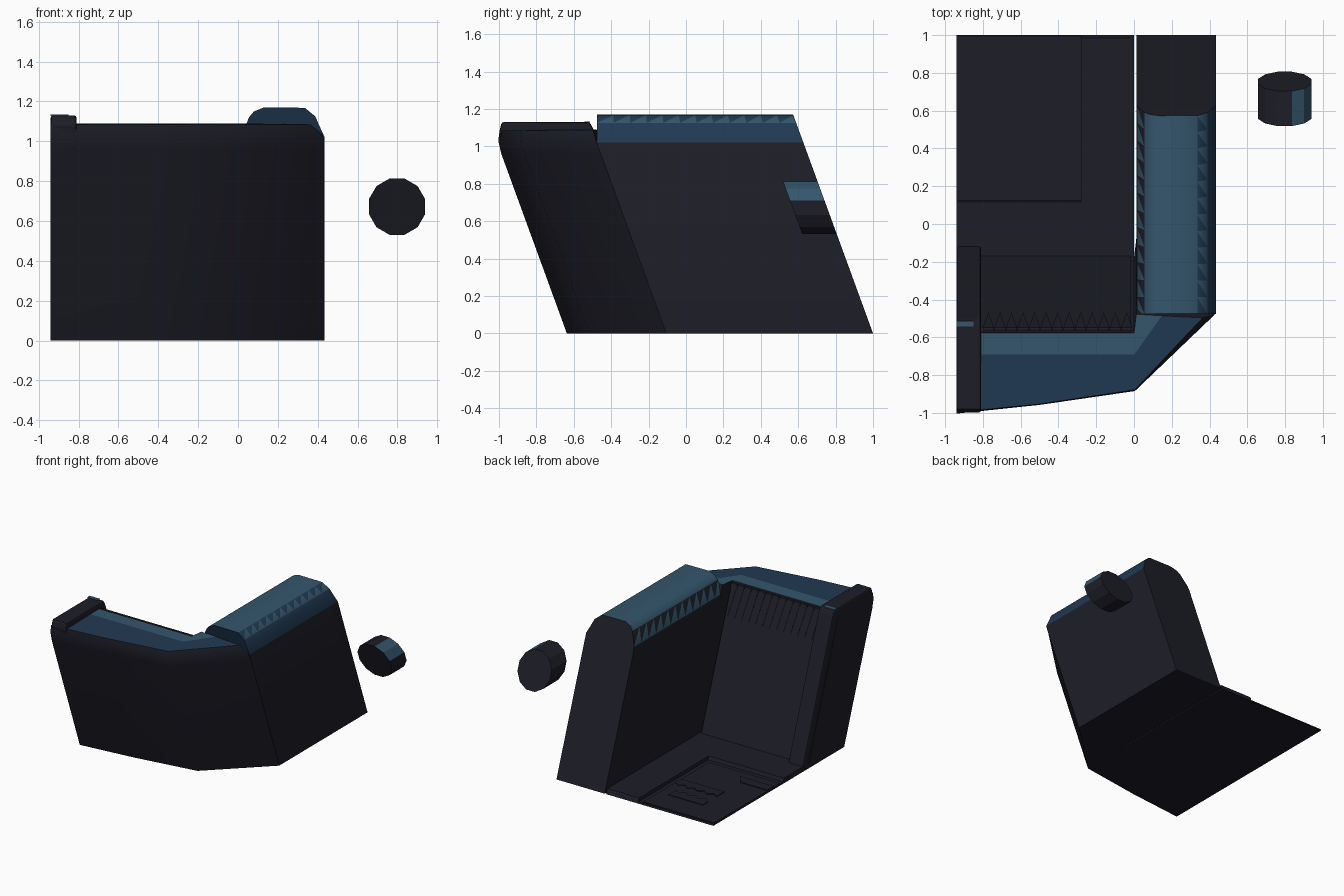
import bpy, bmesh, math

if "Cube" in bpy.data.objects:
    bpy.data.objects.remove(bpy.data.objects["Cube"])

SHEAR = 0.365  # everything upright leans towards the front


def material(name, rgb):
    m = bpy.data.materials.new(name)
    m.diffuse_color = (*rgb, 1)
    m.use_nodes = True
    m.node_tree.nodes["Principled BSDF"].inputs["Base Color"].default_value = m.diffuse_color
    return m


MATS = [material("charcoal", (0.0125, 0.0125, 0.021)),
        material("deep_blue", (0.0145, 0.041, 0.086)),
        material("steel_blue", (0.034, 0.093, 0.15))]
DARK, DEEP, LIGHT = 0, 1, 2


def lean(x, y, z):
    return (x, y - SHEAR * z, z)


def make(name, verts, faces, colours=None, smooth=None):
    me = bpy.data.meshes.new(name)
    me.from_pydata(verts, [], faces)
    for m in MATS:
        me.materials.append(m)
    for p in me.polygons:
        p.material_index = colours[p.index] if colours else DARK
    bm = bmesh.new()
    bm.from_mesh(me)
    bmesh.ops.recalc_face_normals(bm, faces=bm.faces)
    bm.to_mesh(me)
    bm.free()
    ob = bpy.data.objects.new(name, me)
    bpy.context.collection.objects.link(ob)
    if smooth:
        bpy.ops.object.select_all(action='DESELECT')
        ob.select_set(True)
        bpy.context.view_layer.objects.active = ob
        bpy.ops.object.shade_smooth_by_angle(angle=math.radians(smooth))
    return ob


def loft(name, rings, band, caps=(DARK, DARK), smooth=None, saw=None):
    """Join equal closed rings; band = colour per profile edge;
    saw = {edge: (colour, colour)} splits that edge's quads into teeth."""
    n, saw = len(rings[0]), saw or {}
    verts = [v for r in rings for v in r]
    faces, cols = [], []
    for k in range(len(rings) - 1):
        for i in range(n):
            j = (i + 1) % n
            a, b, c, d = k * n + i, k * n + j, (k + 1) * n + j, (k + 1) * n + i
            if i in saw:
                faces += [(a, b, c), (a, c, d)]
                cols += saw[i]
            else:
                faces.append((a, b, c, d))
                cols.append(band[i])
    faces += [tuple(range(n))[::-1], tuple(range(len(verts) - n, len(verts)))]
    cols += caps
    return make(name, verts, faces, cols, smooth)


def prism(name, outline, axis, lo, hi, colour=DARK, leaning=False):
    """Extrude a 2D outline along x or z."""
    def at(p, t):
        v = (t, *p) if axis == 'x' else (*p, t)
        return lean(*v) if leaning else v
    rings = [[at(p, t) for p in outline] for t in (lo, hi)]
    return loft(name, rings, [colour] * len(outline), (colour, colour))


def box(name, x0, x1, y0, y1, z0, z1, colour=DARK, leaning=False):
    return prism(name, [(x0, y0), (x1, y0), (x1, y1), (x0, y1)], 'z',
                 z0, z1, colour, leaning)


# side wall with padded, saw-toothed top; the pad's front leans back a little
prof = [(.435, 0), (.435, 1.02), (.405, 1.085), (.388, 1.125), (.335, 1.168),
        (.13, 1.17), (.08, 1.15), (.055, 1.12), (.016, 1.02), (.012, .98),
        (.012, 0)]
TEETH = 12
rings = []
for k in range(TEETH + 1):
    f = k / TEETH
    rings.append([lean(x, (-.105 + .38 * max(0, z - 1.02)) * (1 - f) + f, z)
                  for x, z in prof])
loft("side_wall", rings,
     [DARK, DEEP, DEEP, DEEP, LIGHT, LIGHT, LIGHT, DARK, DARK, DARK, DARK],
     (DEEP, DARK), 40, {3: (DEEP, LIGHT), 7: (LIGHT, DARK)})

# front wall and corner: outer foot, inner foot, dark rim and pale strip limits
stations = [((-.94, -.637), (-.94, -.18), .08, .754),
            ((-.5, -.59), (-.5, -.18), .08, .724),
            ((0.005, -.515), (0, -.18), .10, .66),
            ((.435, -.105), (.012, -.08), .17, .68)]
rings = []
for o, i, rim, strip in stations:
    section = [(0, 0), (0, .96), (.02, 1.03), (rim, 1.085), (strip, 1.09),
               (1, 1.09), (1, 0)]
    rings.append([lean(o[0] + (i[0] - o[0]) * t, o[1] + (i[1] - o[1]) * t, z)
                  for t, z in section])
loft("front_wall", rings, [DARK, DARK, DARK, DEEP, LIGHT, DARK, DARK],
     smooth=50)

# raised panel on the inside of the front wall, with a row of teeth
box("inner_panel", -.81, -.015, -.18, -.155, 0, 1.07, leaning=True)
for k in range(13):
    x = -.80 + k * .061
    tri = [(x, 1.085), (x + .058, 1.085), (x + .03, .86)]
    rings = [[lean(px, y, pz) for px, pz in tri] for y in (-.17, -.152)]
    loft("panel_tooth", rings, [DARK] * 3)

# rib wrapping over the free end of the front wall
rib = prism("end_rib", [(-.978, .96), (-.998, 1.08), (-.985, 1.13), (-.515, 1.13),
                        (-.495, 1.09), (-.12, .04), (-.12, 0), (-.18, 0),
                        (-.57, 1.05), (-.93, 1.05)], 'x', -.94, -.81)
bev = rib.modifiers.new("soft_edges", 'BEVEL')
bev.width, bev.segments = .012, 2
box("rib_marker", -.94, -.85, -.542, -.513, 1.127, 1.134, LIGHT)

# floor: raised frame around a sunken panel
prism("floor_frame", [(-.94, -.2), (0, -.2), (0, 1), (-.28, 1), (-.28, .13),
                      (-.94, .13)], 'z', 0, .04, leaning=True)
box("floor_panel", -.94, -.28, .11, 1, 0, .012, leaning=True)
box("floor_panel_step", -.94, -.315, .165, .985, .01, .018)


# low relief plates on the sunken panel
def jagged(x0, x1, y_flat, y_teeth, amp, n):
    top = [(x1 - (x1 - x0) * k / n, y_teeth + (amp if k % 2 else 0))
           for k in range(n + 1)]
    return [(x0, y_flat), (x1, y_flat)] + top


prism("relief_lower", jagged(-.70, -.32, .52, .59, .03, 9), 'z', .017, .024)
prism("relief_upper", jagged(-.70, -.40, .79, .69, .035, 7), 'z', .017, .024)
prism("relief_left", [(-.94, .24), (-.64, .24), (-.70, .32), (-.94, .32)],
      'z', .017, .024)

# detached slanted knob with a blue stripe
SIDES = 12
circle = [(.798 + .146 * math.cos(math.radians(15 + 30 * k)),
           .672 + .146 * math.sin(math.radians(15 + 30 * k)))
          for k in range(SIDES)]
rings = [[lean(x, y, z) for x, z in circle] for y in (.815, 1.0)]
loft("knob", rings, [LIGHT if k < 2 else DARK for k in range(SIDES)])
